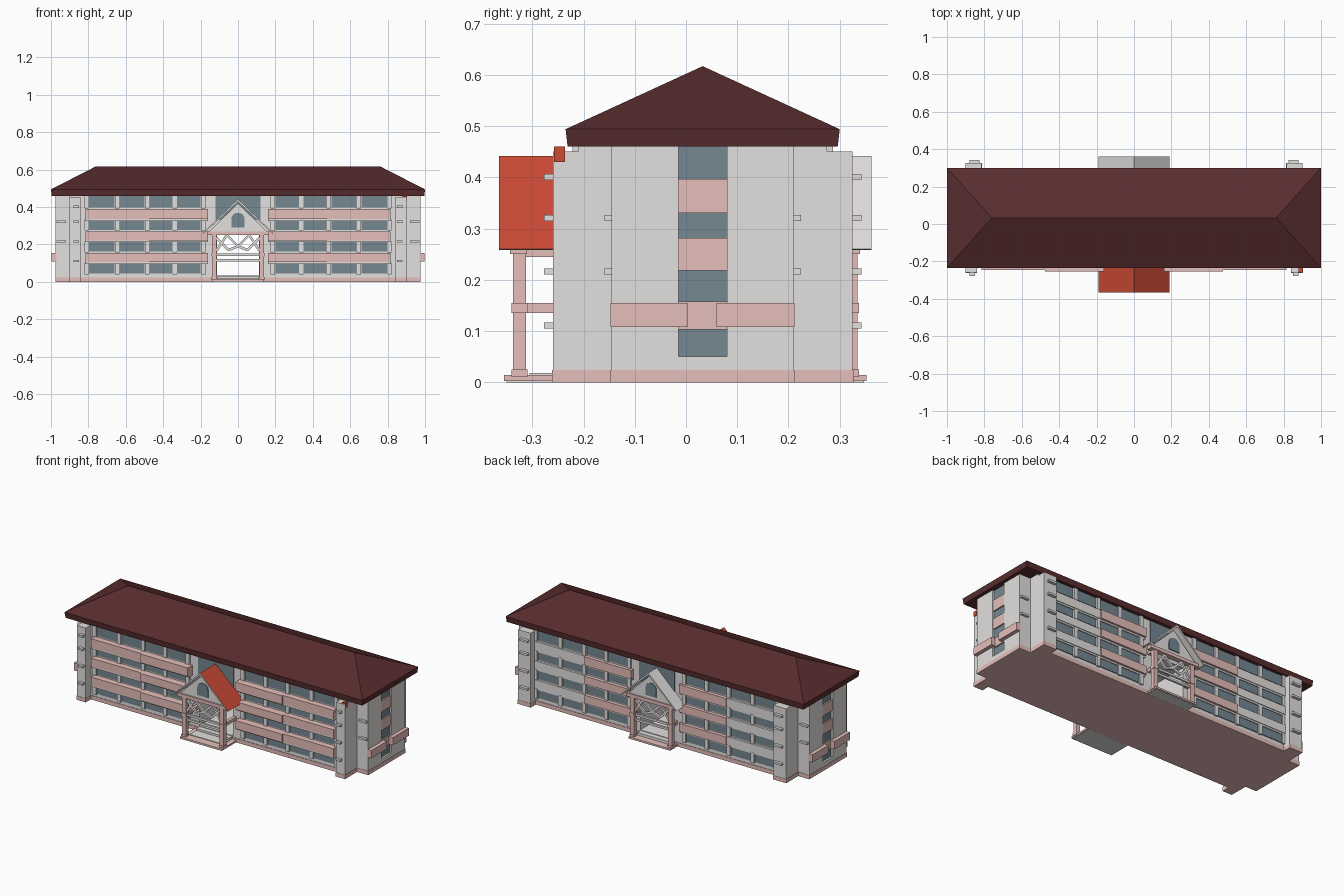
import bpy, bmesh, math
from mathutils import Matrix, Vector

if "Cube" in bpy.data.objects:
    bpy.data.objects.remove(bpy.data.objects["Cube"])

YC = 0.0325  # centre line of the building


def mat(name, r, g, b):
    m = bpy.data.materials.new(name)
    m.diffuse_color = (r, g, b, 1)
    m.use_nodes = True
    m.node_tree.nodes["Principled BSDF"].inputs["Base Color"].default_value = m.diffuse_color
    return m


WALL = mat("light grey wall", 0.77, 0.75, 0.74)
PINK = mat("pink panel", 0.79, 0.52, 0.49)
GLASS = mat("blue grey glass", 0.18, 0.245, 0.285)
ROOF = mat("dark red roof", 0.098, 0.026, 0.027)
RED = mat("bright red roof", 0.61, 0.07, 0.036)


def finish(name, bm, *mats):
    bmesh.ops.recalc_face_normals(bm, faces=bm.faces)
    me = bpy.data.meshes.new(name)
    bm.to_mesh(me)
    bm.free()
    for m in mats:
        me.materials.append(m)
    ob = bpy.data.objects.new(name, me)
    bpy.context.collection.objects.link(ob)
    return ob


def add_box(bm, b):
    x0, x1, y0, y1, z0, z1 = b
    m = Matrix.Translation(((x0 + x1) / 2, (y0 + y1) / 2, (z0 + z1) / 2))
    bmesh.ops.create_cube(bm, size=1, matrix=m @ Matrix.Diagonal((abs(x1 - x0), abs(y1 - y0), z1 - z0, 1)))


def boxes(name, items, m, mirror=False):
    bm = bmesh.new()
    for b in items:
        add_box(bm, b)
        if mirror:
            add_box(bm, (-b[1], -b[0]) + tuple(b[2:]))
    return finish(name, bm, m)


def beams(name, segs, y, w, depth, m):
    # straight bars in the xz plane
    bm = bmesh.new()
    for x0, z0, x1, z1 in segs:
        a, b = Vector((x0, 0, z0)), Vector((x1, 0, z1))
        ang = math.atan2(z1 - z0, x1 - x0)
        mt = Matrix.Translation((a + b) / 2 + Vector((0, y, 0))) @ Matrix.Rotation(-ang, 4, 'Y')
        bmesh.ops.create_cube(bm, size=1, matrix=mt @ Matrix.Diagonal(((b - a).length, depth, w, 1)))
    return finish(name, bm, m)


def prism(name, pts, y0, y1, *mats):
    # xz outline pushed along y
    bm = bmesh.new()
    f = bm.faces.new([bm.verts.new((x, y0, z)) for x, z in pts])
    r = bmesh.ops.extrude_face_region(bm, geom=[f])
    bmesh.ops.translate(bm, vec=(0, y1 - y0, 0), verts=[v for v in r["geom"] if isinstance(v, bmesh.types.BMVert)])
    return finish(name, bm, *mats)


# Main roof: fascia loop, eave loop and ridge
bm = bmesh.new()
loops = []
for z, i in ((0.46, 0.004), (0.494, 0.0)):
    loops.append([bm.verts.new((x, y, z)) for x, y in
                  ((-1 + i, -0.235 + i), (1 - i, -0.235 + i), (1 - i, 0.30 - i), (-1 + i, 0.30 - i))])
bm.faces.new(loops[0])
for i in range(4):
    j = (i + 1) % 4
    bm.faces.new((loops[0][i], loops[0][j], loops[1][j], loops[1][i]))
a, b, c, d = loops[1]
rl, rr = bm.verts.new((-0.76, YC, 0.617)), bm.verts.new((0.76, YC, 0.617))
for f in ((a, b, rr, rl), (c, d, rl, rr), (b, c, rr), (d, a, rl)):
    bm.faces.new(f)
finish("main_roof", bm, ROOF)

# Body with an open passage behind the porches, as one outline
prism("main_body", [(-0.90, 0.02), (-0.112, 0.02), (-0.112, 0.255), (0.112, 0.255), (0.112, 0.02),
                    (0.90, 0.02), (0.90, 0.465), (-0.90, 0.465)], -0.21, 0.275, WALL)
boxes("passage_floor", [(-0.112, 0.112, -0.212, 0.277, 0.02, 0.034)], WALL)

# End blocks, each split by a recessed window strip
boxes("end_block", [(0.88, 0.975, -0.145, -0.015, 0.02, 0.462),
                    (0.88, 0.975, 0.08, 0.21, 0.02, 0.462),
                    (0.88, 0.958, -0.02, 0.085, 0.02, 0.462),
                    (0.88, 0.975, -0.02, 0.085, 0.02, 0.05)], WALL, True)
boxes("plinth", [(-0.902, 0.902, -0.213, 0.278, 0, 0.024),
                 (-0.977, 0.977, -0.147, 0.212, 0, 0.024)], PINK)
boxes("end_window", [(0.955, 0.964, -0.015, 0.08, z, z + h) for z, h in
                     ((0.05, 0.055), (0.158, 0.06), (0.282, 0.048), (0.397, 0.063))], GLASS, True)
boxes("end_panel", [(0.95, 0.972, -0.015, 0.08, z, z + h) for z, h in
                    ((0.103, 0.055), (0.218, 0.064), (0.33, 0.067))], PINK, True)
boxes("end_balcony", [(0.97, 0.998, -0.147, 0.003, 0.108, 0.155),
                      (0.97, 0.998, 0.06, 0.212, 0.108, 0.155)], PINK, True)

# Long facades: s = -1 front, s = 1 back
BANDS = ((0.105, 0.155), (0.222, 0.27), (0.335, 0.388))
ROWS = ((0.045, 0.098), (0.162, 0.212), (0.278, 0.328), (0.396, 0.458))
COLS = ((0.20, 0.325), (0.35, 0.47), (0.50, 0.63), (0.66, 0.80))


def facade(s, side, pillar_x, band_d, roof_mat, D):
    Y = lambda d: YC + s * d

    def B(x0, x1, d0, d1, z0, z1):
        return (x0, x1, min(Y(d0), Y(d1)), max(Y(d0), Y(d1)), z0, z1)

    # Windows, mullions and balcony bands
    boxes(side + "_windows", [B(x0, x1, 0.24, 0.247, z0, z1) for x0, x1 in COLS for z0, z1 in ROWS],
          GLASS, True)
    boxes(side + "_centre_window", [B(-0.12, 0.12, 0.24, 0.247, 0.33, 0.458)], GLASS)
    boxes(side + "_mullions", [B(x - 0.012, x + 0.012, 0.24, 0.254, z0 - 0.005, z1 + 0.004)
                               for x in (0.185, 0.337, 0.485, 0.645, 0.81) for z0, z1 in ROWS], WALL, True)
    boxes(side + "_inner_bands", [B(0.16, 0.475, 0.23, band_d, z0, z1) for z0, z1 in BANDS], PINK, True)
    boxes(side + "_outer_bands", [B(0.475, 0.815, 0.23, band_d - 0.008, z0, z1) for z0, z1 in BANDS],
          PINK if s < 0 else WALL, True)
    boxes(side + "_ledges", [B(0.16, 0.815, 0.23, band_d - 0.012, z0 - 0.01, z0) for z0, z1 in BANDS],
          WALL, True)

    # Corner pillars with small brackets
    boxes(side + "_pillars", [B(pillar_x, 0.90, 0.2, 0.2925, 0.024, 0.45)], WALL, True)
    boxes(side + "_pillar_foot", [B(pillar_x - 0.001, 0.902, 0.2, 0.294, 0, 0.024)], PINK, True)
    zs = (0.11, 0.215, 0.32, 0.40)
    boxes(side + "_pillar_brackets", [B(pillar_x + 0.01, 0.88, 0.28, 0.31, z - 0.005, z + 0.007) for z in zs],
          WALL, True)
    boxes(side + "_end_brackets", [B(0.92, 0.97, 0.17, 0.192, z - 0.005, z + 0.007) for z in zs[1:3]],
          WALL, True)

    # Entrance porch: floor, step, posts, rails
    boxes(side + "_porch_floor", [B(-0.14, 0.14, 0.2, D - 0.01, 0.003, 0.014)], PINK)
    boxes(side + "_porch_underside", [B(-0.135, 0.135, 0.246, D - 0.015, 0, 0.003)], WALL)
    boxes(side + "_porch_step", [B(-0.11, 0.11, 0.2, D - 0.06, 0.014, 0.018),
                                 B(-0.11, 0.11, 0.2, 0.275, 0.014, 0.03)], WALL)
    boxes(side + "_porch_posts", [B(0.114, 0.14, D - 0.053, D - 0.027, 0.01, 0.265),
                                  B(0.111, 0.143, D - 0.056, D - 0.024, 0.135, 0.155),
                                  B(0.111, 0.143, D - 0.056, D - 0.024, 0.01, 0.025),
                                  B(0.117, 0.137, 0.22, D - 0.03, 0.135, 0.155),
                                  B(0.117, 0.137, 0.22, D - 0.03, 0.245, 0.262)], PINK, True)
    boxes(side + "_porch_beam", [B(-0.165, 0.165, D - 0.055, D - 0.022, 0.25, 0.27)], PINK)
    segs = [(-0.115, 0.145, 0.115, 0.145), (-0.115, 0.115, 0.115, 0.115)]
    for k in (-1, 1):
        segs += [(k * 0.115, 0.165, k * 0.06, 0.25), (k * 0.06, 0.25, 0, 0.19),
                 (k * 0.115, 0.235, k * 0.05, 0.17), (k * 0.05, 0.17, 0, 0.19)]
    beams(side + "_porch_lattice", segs, Y(D - 0.04), 0.013, 0.012, WALL)

    # Gable wall with round-topped window
    prism(side + "_gable", [(-0.155, 0.268), (0.155, 0.268), (0, 0.42)], Y(D - 0.05), Y(D - 0.03), WALL)
    arch = [(-0.036, 0.29), (0.036, 0.29)]
    arch += [(0.036 * math.cos(t), 0.335 + 0.034 * math.sin(t)) for t in
             [math.pi * i / 8 for i in range(9)]]
    prism(side + "_gable_window", arch, Y(D - 0.031), Y(D - 0.025), GLASS)

    # Thin gable roof, coloured on its upper faces only
    ob = prism(side + "_porch_roof", [(-0.19, 0.26), (0, 0.442), (0.19, 0.26), (0.183, 0.258), (0, 0.428),
                                      (-0.183, 0.258)], Y(0.23), Y(D), roof_mat, WALL)
    for p in ob.data.polygons:
        p.material_index = 0 if p.normal.z > 0.3 else 1


facade(-1, "front", 0.84, 0.287, RED, 0.3975)
facade(1, "back", 0.815, 0.264, WALL, 0.3295)

# Small red cap on the front right pillar
boxes("pillar_cap", [(0.88, 0.903, -0.258, -0.236, 0.43, 0.46)], RED)
